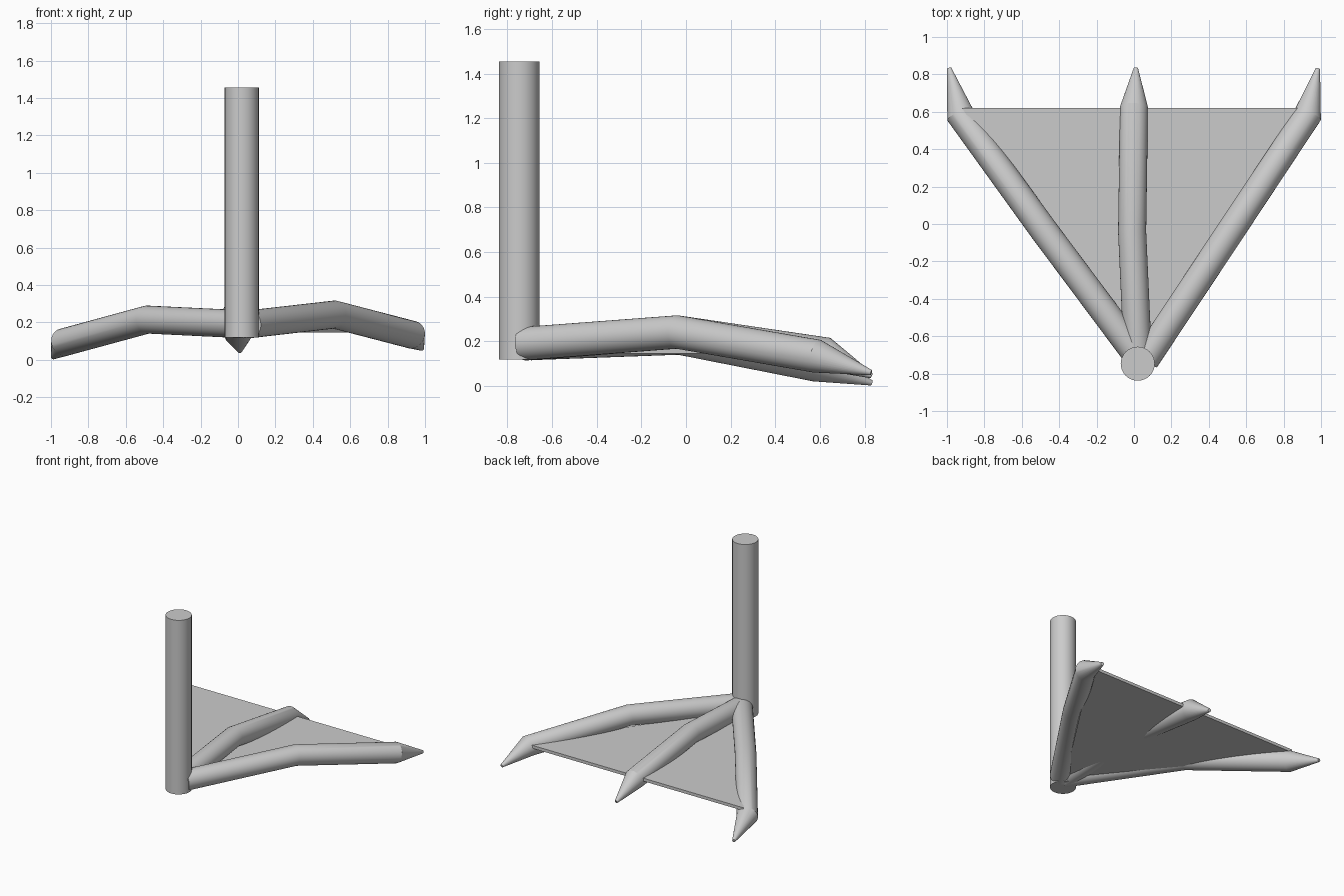
import bpy, bmesh
from math import cos, sin, pi
from mathutils import Vector

if "Cube" in bpy.data.objects:
    bpy.data.objects.remove(bpy.data.objects["Cube"])

SIDES = 32


def finish(name, bm, smooth=True):
    bmesh.ops.recalc_face_normals(bm, faces=bm.faces)
    mesh = bpy.data.meshes.new(name)
    bm.to_mesh(mesh)
    bm.free()
    ob = bpy.data.objects.new(name, mesh)
    bpy.context.collection.objects.link(ob)
    if smooth:
        bpy.ops.object.select_all(action='DESELECT')
        bpy.context.view_layer.objects.active = ob
        ob.select_set(True)
        bpy.ops.object.shade_smooth_by_angle()
    return ob


def tube(name, path, radii):
    """Capped round tube along a path, rings mitred at each bend."""
    pts = [Vector(p) for p in path]
    bm = bmesh.new()
    rings = []
    for i, (p, r) in enumerate(zip(pts, radii)):
        d_in = (p - pts[i - 1]).normalized() if i else Vector()
        d_out = (pts[i + 1] - p).normalized() if i < len(pts) - 1 else Vector()
        d = (d_in + d_out).normalized()
        ref = Vector((1, 0, 0)) if abs(d.z) > 0.9 else Vector((0, 0, 1))
        u = d.cross(ref).normalized()
        v = u.cross(d)
        rings.append([bm.verts.new(p + r * (cos(a) * u + sin(a) * v))
                      for a in (2 * pi * k / SIDES for k in range(SIDES))])
    for a, b in zip(rings, rings[1:]):
        for k in range(SIDES):
            n = (k + 1) % SIDES
            bm.faces.new((a[k], a[n], b[n], b[k]))
    bm.faces.new(rings[0])
    bm.faces.new(rings[-1])
    return finish(name, bm)


# Upright leg
tube("leg", [(0.02, -0.747, 0.12), (0.02, -0.747, 1.455)], [0.091, 0.091])

# Toes: root, knuckle, claw base, claw tip
toes = {
    "left_toe": [(0.03, -0.72, 0.19), (-0.485, -0.03, 0.215),
                 (-0.93, 0.585, 0.094), (-0.988, 0.832, 0.014)],
    "middle_toe": [(0.02, -0.70, 0.19), (-0.01, -0.04, 0.242),
                   (0.0, 0.625, 0.144), (0.01, 0.832, 0.046)],
    "right_toe": [(0.06, -0.725, 0.19), (0.515, -0.04, 0.242),
                  (0.93, 0.585, 0.134), (0.983, 0.83, 0.06)],
}
for name, path in toes.items():
    tube(name, path, [0.075, 0.075, 0.075, 0.012])

# Thin triangular web between the toes
bm = bmesh.new()
tri = [(0.02, -0.74), (0.91, 0.62), (-0.92, 0.62)]
face = bm.faces.new([bm.verts.new((x, y, 0.145)) for x, y in tri])
ext = bmesh.ops.extrude_face_region(bm, geom=[face])
bmesh.ops.translate(bm, vec=(0, 0, 0.023),
                    verts=[g for g in ext["geom"] if isinstance(g, bmesh.types.BMVert)])
finish("web", bm, smooth=False)
